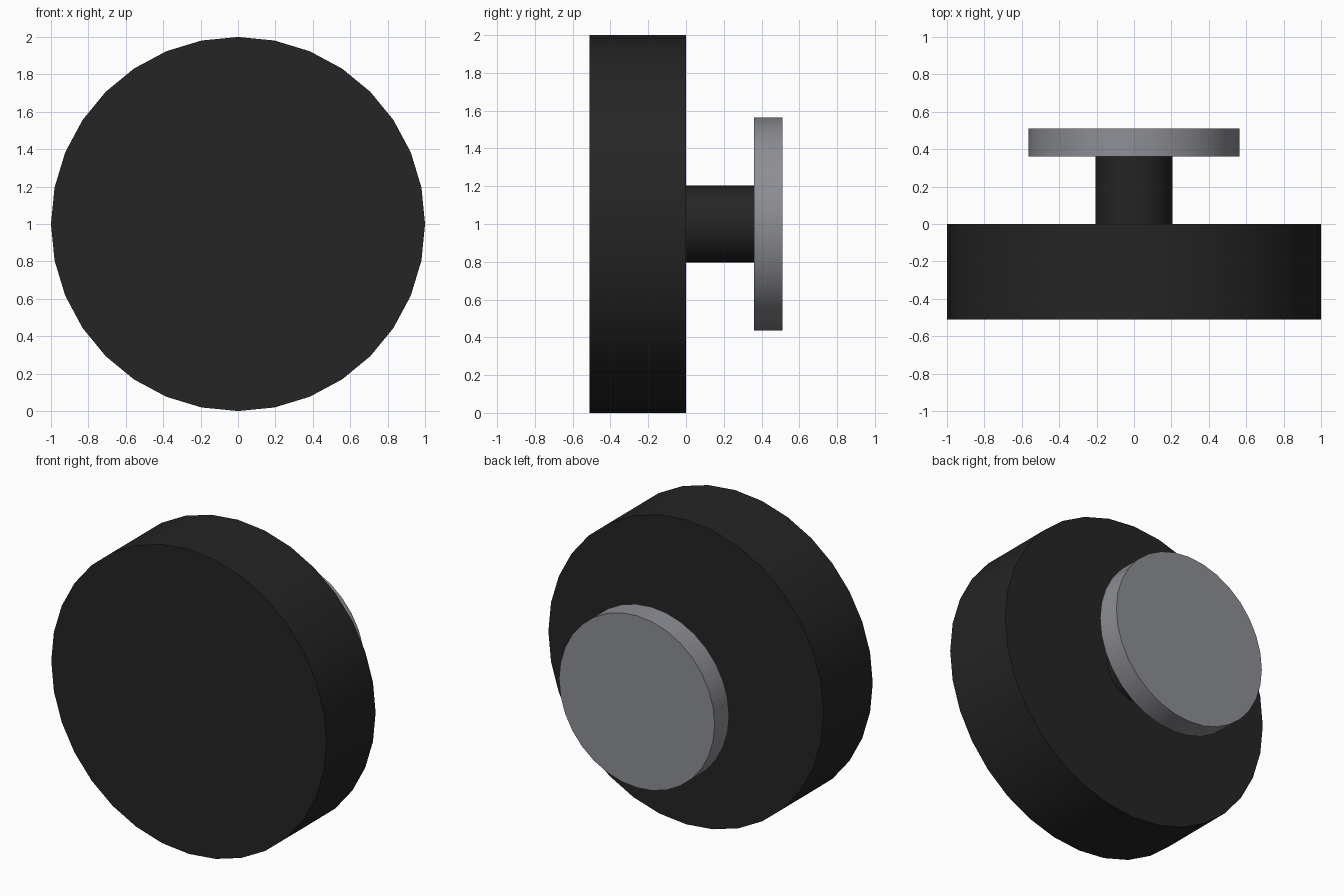
import bpy
import math

cube = bpy.data.objects.get("Cube")
if cube:
    bpy.data.objects.remove(cube, do_unlink=True)


def make_material(name, rgb):
    mat = bpy.data.materials.new(name)
    mat.use_nodes = True
    color = (*rgb, 1.0)
    mat.diffuse_color = color
    mat.node_tree.nodes["Principled BSDF"].inputs["Base Color"].default_value = color
    return mat


def make_disc(name, radius, y_front, y_back, mat):
    """Smooth-sided cylinder lying along the y axis at hub height."""
    bpy.ops.mesh.primitive_cylinder_add(
        vertices=32, radius=radius, depth=y_back - y_front,
        location=(0, (y_front + y_back) / 2, 1), rotation=(math.pi / 2, 0, 0))
    obj = bpy.context.object
    obj.name = name
    obj.data.materials.append(mat)
    bpy.ops.object.transform_apply(location=False, rotation=True, scale=False)
    bpy.ops.object.shade_smooth_by_angle(angle=math.radians(30))
    return obj


black = make_material("black rubber", (0.018, 0.018, 0.018))
grey = make_material("grey metal", (0.27, 0.275, 0.30))

# Wide wheel at the front, short axle, and mounting plate at the back
make_disc("wheel", 1.0, -0.51, 0.0, black)
make_disc("axle", 0.205, 0.0, 0.36, black)
make_disc("mounting_plate", 0.565, 0.36, 0.51, grey)
